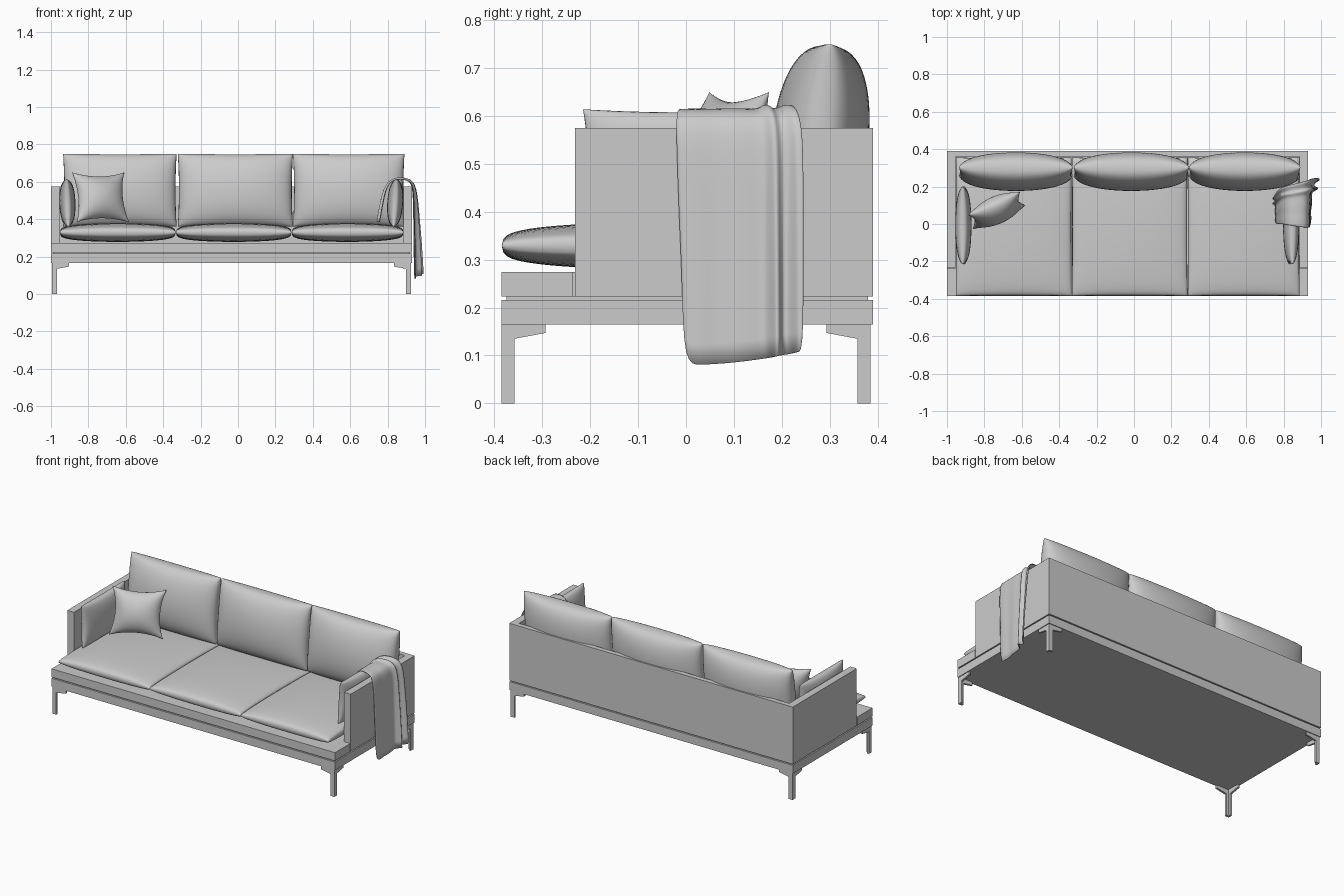
import bpy, bmesh, math
from mathutils import Vector

if "Cube" in bpy.data.objects:
    bpy.data.objects.remove(bpy.data.objects["Cube"])


def add_object(name, bm, smooth=False, loc=(0, 0, 0)):
    bmesh.ops.recalc_face_normals(bm, faces=bm.faces)
    me = bpy.data.meshes.new(name)
    bm.to_mesh(me)
    bm.free()
    for p in me.polygons:
        p.use_smooth = smooth
    ob = bpy.data.objects.new(name, me)
    ob.location = loc
    bpy.context.collection.objects.link(ob)
    return ob


def box(name, lo, hi):
    bm = bmesh.new()
    bmesh.ops.create_cube(bm, size=1)
    for v in bm.verts:
        v.co = Vector([lo[i] + (v.co[i] + 0.5) * (hi[i] - lo[i]) for i in range(3)])
    return add_object(name, bm)


def pillow(name, centre, U, V, thick, puff=0.36, pinch=0.03, n=28):
    """Two bulging sheets joined at a seam; U and V are half extents."""
    c, U, V = Vector(centre), Vector(U), Vector(V)
    N = U.cross(V).normalized() * thick
    bm = bmesh.new()
    for side in (1, -1):
        rows = []
        for i in range(n + 1):
            u = -math.cos(math.pi * i / n)
            row = []
            for j in range(n + 1):
                v = -math.cos(math.pi * j / n)
                h = max(0.0, (1 - u * u) * (1 - v * v)) ** puff
                pu = u * (1 - pinch * (1 - v * v))
                pv = v * (1 - pinch * (1 - u * u))
                row.append(bm.verts.new(c + U * pu + V * pv + N * (h * side)))
            rows.append(row)
        for i in range(n):
            for j in range(n):
                bm.faces.new((rows[i][j], rows[i + 1][j],
                              rows[i + 1][j + 1], rows[i][j + 1]))
    bmesh.ops.remove_doubles(bm, verts=bm.verts, dist=0.00005)
    return add_object(name, bm, True)


# Frame: base, shadow gap, platform, arms and back
L, R, F, B = -1.0, 0.93, -0.385, 0.39
ARM_F, T = -0.232, 0.045
box("base", (L, F, 0.165), (R, B, 0.216))
box("shadow_gap", (L + 0.01, F + 0.01, 0.216), (R - 0.01, B - 0.01, 0.223))
box("platform_front", (L, F, 0.223), (R, ARM_F - 0.005, 0.274))
box("platform_inner", (L + T, ARM_F - 0.005, 0.223), (R - T, B - 0.03, 0.274))
box("left_arm", (L, ARM_F, 0.223), (L + T, B - 0.03, 0.575))
box("right_arm", (R - T, ARM_F, 0.223), (R, B - 0.03, 0.575))
box("back_panel", (L, B - 0.03, 0.223), (R, B, 0.575))

# Legs: angle-section posts with tapered brackets, mirrored to four corners
profile = [(0, 0), (0.027, 0), (0.027, 0.135), (0.092, 0.147), (0.092, 0.165), (0, 0.165)]
bm = bmesh.new()
for along_x in (True, False):
    sides = []
    for d in (0, 0.012):
        sides.append([bm.verts.new((-0.96 + (a if along_x else d),
                                    -0.385 + (d if along_x else a), z))
                      for a, z in profile])
    bm.faces.new(sides[0])
    bm.faces.new(sides[1][::-1])
    for i in range(6):
        k = (i + 1) % 6
        bm.faces.new((sides[0][i], sides[1][i], sides[1][k], sides[0][k]))
legs = add_object("legs", bm, loc=(-0.035, 0, 0))
mirror = legs.modifiers.new("mirror", 'MIRROR')
mirror.use_axis = (True, True, False)
mirror.use_clip = False
mirror.use_mirror_merge = False

# Seat and back cushions
for i, (seat, back) in enumerate([((-0.953, -0.333), (-0.935, -0.328)),
                                  ((-0.332, 0.286), (-0.322, 0.294)),
                                  ((0.287, 0.885), (0.294, 0.89))]):
    pillow(f"seat_cushion_{i + 1}", (sum(seat) / 2, -0.015, 0.329),
           ((seat[1] - seat[0]) / 2, 0, 0), (0, 0.37, 0), 0.05, 0.27, 0.006)
    pillow(f"back_cushion_{i + 1}", (sum(back) / 2, 0.28, 0.555),
           ((back[1] - back[0]) / 2, 0, 0), (0, 0.022, 0.195), 0.101, 0.38, 0.02)

# Arm cushions
pillow("left_arm_cushion", (-0.912, -0.007, 0.487), (0, 0.208, 0),
       (-0.004, 0, 0.127), 0.043, 0.36, 0.05)
pillow("right_arm_cushion", (0.84, -0.007, 0.487), (0, 0.208, 0),
       (0.008, 0, 0.127), 0.042, 0.36, 0.05)

# Scatter pillow leaning in the left corner
pillow("scatter_pillow", (-0.735, 0.074, 0.517), (0.14, 0.0625, 0),
       (-0.013, 0.037, 0.133), 0.07, 0.55, 0.17)

# Blanket draped over the right arm: path rows (x, z, y start, y end, fold size)
path = [(0.757, 0.385, 0.0, 0.14, 0.5), (0.775, 0.49, 0.0, 0.17, 0.5),
        (0.792, 0.57, 0.0, 0.195, 0.4), (0.825, 0.612, -0.005, 0.205, 0.3),
        (0.88, 0.617, -0.015, 0.22, 0.3), (0.925, 0.603, -0.02, 0.235, 0.4),
        (0.938, 0.55, -0.02, 0.245, 0.5), (0.94, 0.40, -0.015, 0.245, 0.7),
        (0.942, 0.25, -0.008, 0.245, 0.9), (0.944, 0.08, -0.005, 0.245, 1.0)]
folds = [(0, 0), (0.14, 0.006), (0.3, 0.0), (0.45, 0.008), (0.6, 0.004), (0.7, 0.0),
         (0.76, 0.032), (0.80, 0.034), (0.83, 0.004), (0.9, 0.012), (0.95, 0.035), (1, 0.03)]
bm = bmesh.new()
rows = []
for i, (x, z, y0, y1, amp) in enumerate(path):
    a, b = path[max(i - 1, 0)], path[min(i + 1, len(path) - 1)]
    nrm = Vector((-(b[1] - a[1]), 0, b[0] - a[0])).normalized()
    drop = max(0, i - 5) / 4
    row = []
    for t, f in folds:
        p = Vector((x + 0.018 * t ** 3 * drop, y0 + t * (y1 - y0),
                    z + 0.03 * t * t * drop))
        row.append(bm.verts.new(p + nrm * f * amp))
    rows.append(row)
for r0, r1 in zip(rows, rows[1:]):
    for j in range(len(folds) - 1):
        bm.faces.new((r0[j], r1[j], r1[j + 1], r0[j + 1]))
blanket = add_object("blanket", bm, True)
blanket.modifiers.new("smooth", 'SUBSURF').levels = 2
blanket.modifiers["smooth"].render_levels = 2
blanket.modifiers.new("cloth", 'SOLIDIFY').thickness = 0.003
